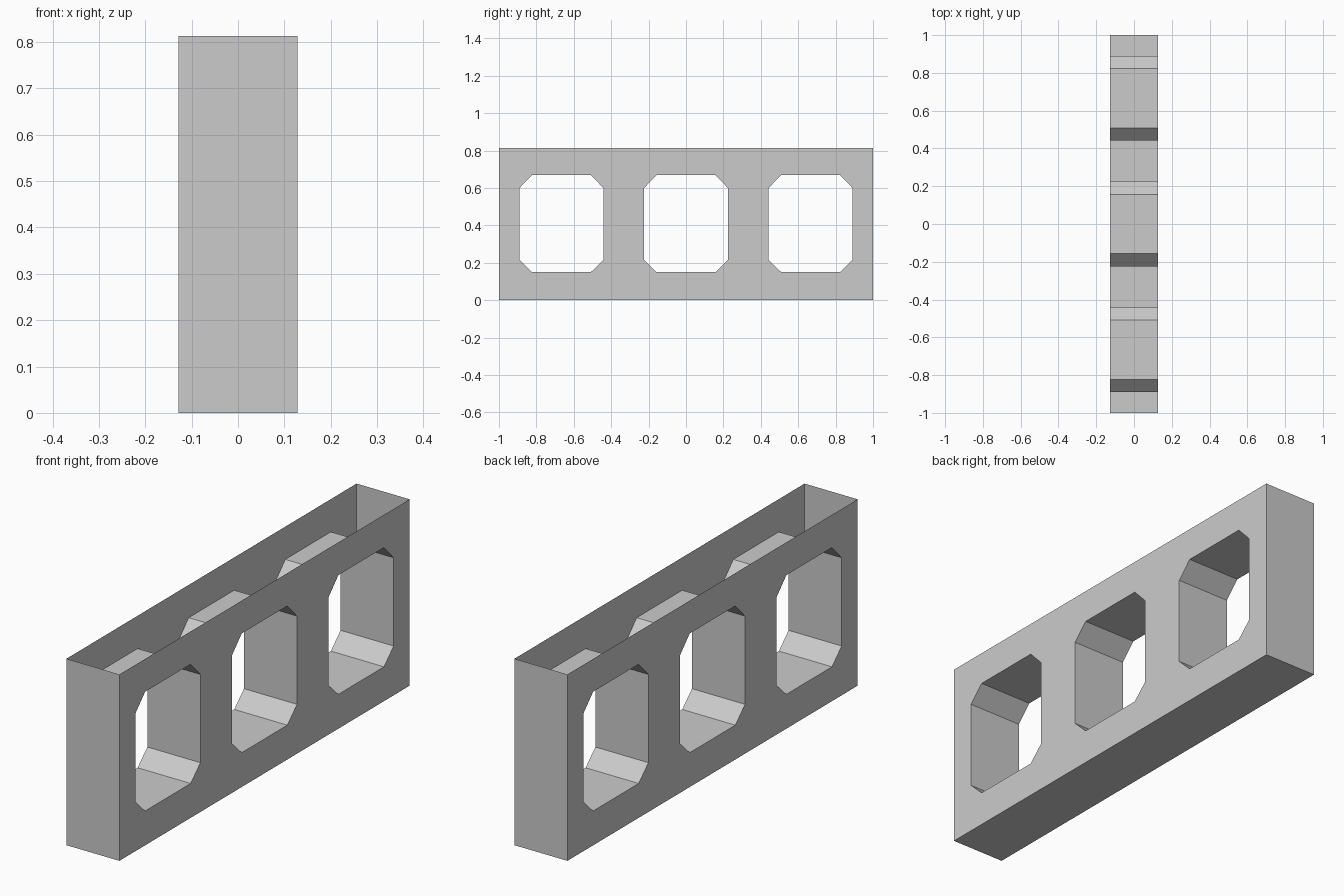
import bpy, bmesh

if "Cube" in bpy.data.objects:
    bpy.data.objects.remove(bpy.data.objects["Cube"])

HALF_X, HEIGHT = 0.128, 0.813
HOLE_CENTRES = (-0.666, 0.0, 0.666)


def window_profile(cy):
    # chamfered rectangle in the y-z plane
    a, b = 0.224, 0.157
    z0, z1, z2, z3 = 0.15, 0.215, 0.60, 0.67
    return [(cy - b, z0), (cy + b, z0), (cy + a, z1), (cy + a, z2),
            (cy + b, z3), (cy - b, z3), (cy - a, z2), (cy - a, z1)]


outer = [(-1, 0), (1, 0), (1, HEIGHT), (-1, HEIGHT)]
loops = [outer] + [window_profile(c) for c in HOLE_CENTRES]
bm = bmesh.new()

# two pierced side walls
sides = []
for x in (-HALF_X, HALF_X):
    rings, edges = [], []
    for loop in loops:
        ring = [bm.verts.new((x, y, z)) for y, z in loop]
        edges += [bm.edges.new((v, ring[(i + 1) % len(ring)])) for i, v in enumerate(ring)]
        rings.append(ring)
    bmesh.ops.triangle_fill(bm, use_beauty=True, use_dissolve=False,
                            edges=edges, normal=(1, 0, 0))
    sides.append(rings)

# floor, end walls and window tunnels; the top stays open
for k, (left, right) in enumerate(zip(*sides)):
    n = len(left)
    for i in range(n):
        if k == 0 and i == 2:
            continue
        j = (i + 1) % n
        bm.faces.new((left[i], left[j], right[j], right[i]))

bmesh.ops.recalc_face_normals(bm, faces=bm.faces[:])
mesh = bpy.data.meshes.new("hollow_block")
bm.to_mesh(mesh)
bm.free()
block = bpy.data.objects.new("hollow_block", mesh)
bpy.context.collection.objects.link(block)
